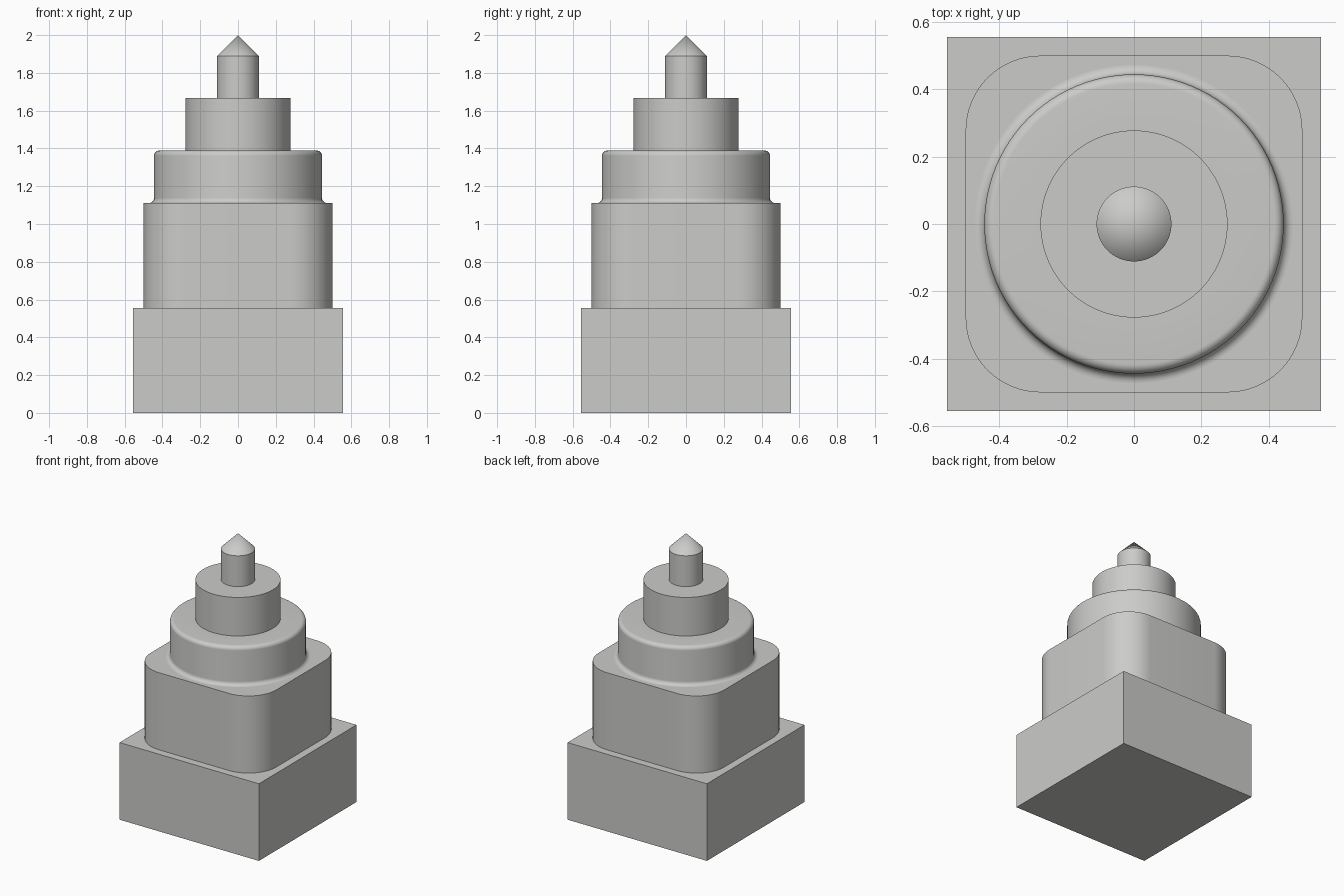
import bpy, bmesh, math

if "Cube" in bpy.data.objects:
    bpy.data.objects.remove(bpy.data.objects["Cube"])

SEGMENTS = 96
U = 1 / 18                       # base module: the tower is 36 units tall

grey = bpy.data.materials.new("light grey")
grey.diffuse_color = (0.6, 0.6, 0.585, 1)
grey.use_nodes = True
grey.node_tree.nodes["Principled BSDF"].inputs["Base Color"].default_value = grey.diffuse_color


def finish(name, bm):
    bmesh.ops.recalc_face_normals(bm, faces=bm.faces)
    mesh = bpy.data.meshes.new(name)
    bm.to_mesh(mesh)
    bm.free()
    mesh.materials.append(grey)
    obj = bpy.data.objects.new(name, mesh)
    bpy.context.collection.objects.link(obj)
    bpy.ops.object.select_all(action='DESELECT')
    obj.select_set(True)
    bpy.context.view_layer.objects.active = obj
    bpy.ops.object.shade_smooth_by_angle(angle=math.radians(30))
    return obj


def prism(name, outline, z0, z1, bottom):
    """Extrude a closed outline upward."""
    bm = bmesh.new()
    face = bm.faces.new([bm.verts.new((x, y, z0)) for x, y in outline])
    geom = bmesh.ops.extrude_face_region(bm, geom=[face], use_keep_orig=True)["geom"]
    bmesh.ops.translate(bm, vec=(0, 0, z1 - z0),
                        verts=[g for g in geom if isinstance(g, bmesh.types.BMVert)])
    if not bottom:
        bm.faces.remove(face)
    return finish(name, bm)


def lathe(name, profile):
    """Spin a (radius, z) profile around the z axis."""
    bm = bmesh.new()
    verts = [bm.verts.new((r, 0, z)) for r, z in profile]
    edges = [bm.edges.new(pair) for pair in zip(verts, verts[1:])]
    bmesh.ops.spin(bm, geom=verts + edges, cent=(0, 0, 0), axis=(0, 0, 1),
                   angle=math.tau, steps=SEGMENTS, use_merge=True)
    bmesh.ops.remove_doubles(bm, verts=bm.verts, dist=1e-5)
    return finish(name, bm)


def arc(cx, cy, r, a0, a1, steps):
    angles = [math.radians(a0 + (a1 - a0) * i / steps) for i in range(steps + 1)]
    return [(cx + r * math.cos(a), cy + r * math.sin(a)) for a in angles]


# Square base
b = 10 * U
prism("base", [(-b, -b), (b, -b), (b, b), (-b, b)], 0, 10 * U, True)

# Block with rounded vertical corners
c, rad = 5 * U, 4 * U
outline = []
for i, (sx, sy) in enumerate([(1, 1), (-1, 1), (-1, -1), (1, -1)]):
    outline += arc(sx * c, sy * c, rad, 90 * i, 90 * i + 90, 16)
prism("rounded_block", outline, 10 * U, 20 * U, False)

# Drum: flared foot, straight wall, rounded rim, flat shoulder
f = 0.5 * U
drum = arc(8 * U + f, 20 * U + f, f, 270, 180, 8)
drum += arc(8 * U - f, 25 * U - f, f, 0, 90, 8)
lathe("drum", drum + [(5 * U, 25 * U)])

# Upper collar with flat shoulder
lathe("collar", [(5 * U, 25 * U), (5 * U, 30 * U), (2 * U, 30 * U)])

# Spindle with conical tip
lathe("spindle", [(2 * U, 30 * U), (2 * U, 34 * U), (0, 36 * U)])
